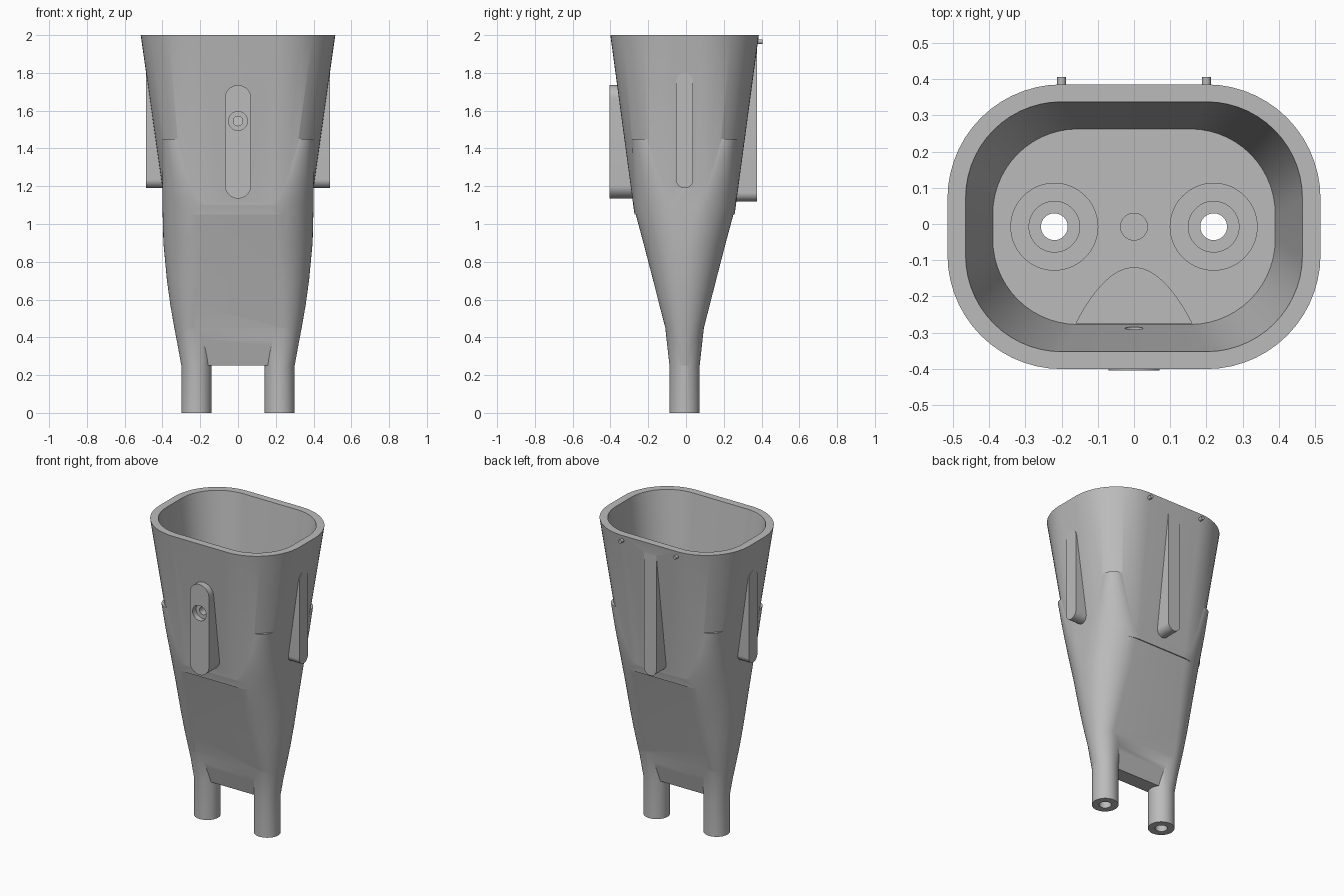
import bpy, bmesh
from math import pi, cos, sin, radians
from mathutils import Matrix

if "Cube" in bpy.data.objects:
    bpy.data.objects.remove(bpy.data.objects["Cube"])

CY = -0.0075  # shared centre line of the body in y

grey = bpy.data.materials.new("plain_grey")
grey.use_nodes = True
grey.diffuse_color = (0.5, 0.5, 0.5, 1)
grey.node_tree.nodes["Principled BSDF"].inputs["Base Color"].default_value = (0.5, 0.5, 0.5, 1)


def rounded(hx, hy, r, cx=0, cy=0, seg=14):
    """Outline of a rounded rectangle; a circle when hx = hy = r."""
    pts = []
    for q, (sx, sy) in enumerate([(1, 1), (-1, 1), (-1, -1), (1, -1)]):
        for i in range(seg + 1):
            a = (q + i / seg) * pi / 2
            pts.append((cx + sx * (hx - r) + r * cos(a), cy + sy * (hy - r) + r * sin(a)))
    return pts


def loft(name, rings, matrix=None):
    """Closed skin over (height, outline) pairs."""
    bm = bmesh.new()
    loops = [[bm.verts.new((x, y, z)) for x, y in pts] for z, pts in rings]
    n = len(loops[0])
    for a, b in zip(loops, loops[1:]):
        for i in range(n):
            j = (i + 1) % n
            bm.faces.new((a[i], a[j], b[j], b[i]))
    bm.faces.new(loops[0][::-1])
    bm.faces.new(loops[-1])
    bmesh.ops.remove_doubles(bm, verts=bm.verts, dist=1e-5)
    bmesh.ops.transform(bm, matrix=Matrix.Translation((0, CY, 0)) @ (matrix or Matrix()), verts=bm.verts)
    bmesh.ops.recalc_face_normals(bm, faces=bm.faces)
    mesh = bpy.data.meshes.new(name)
    bm.to_mesh(mesh)
    bm.free()
    mesh.materials.append(grey)
    ob = bpy.data.objects.new(name, mesh)
    bpy.context.scene.collection.objects.link(ob)
    return ob


def column(name, x, y, r, z0, z1):
    pts = rounded(r, r, r, x, y)
    return loft(name, [(z0, pts), (z1, pts)])


def outward(name, half, z0, z1, inner, outer, angle, x=0):
    """Round-ended bar or peg pushed outwards; angle 0 faces the front."""
    pts = rounded(half, (z1 - z0) / 2, half, x, (z0 + z1) / 2)
    turn = Matrix.Rotation(radians(angle), 4, "Z") @ Matrix.Rotation(pi / 2, 4, "X")
    return loft(name, [(inner, pts), (outer, pts)], turn)


# Flared upper cup
body = loft("hopper_body", [(1.05, rounded(.38, .265, .21)), (2, rounded(.515, .393, .315))])

# Wedge-shaped lower body whose corners poke out of the cup
wedge = [(.25, .30, .05, .045), (.35, .318, .076, .074), (.45, .337, .102, .10),
         (.57, .358, .133, .13), (.7, .376, .166, .16), (.9, .395, .218, .20),
         (1.1, .40, .272, .21), (1.28, .40, .276, .14), (1.45, .40, .278, .08)]
adds = [loft("lower_body", [(z, rounded(hx, hy, r)) for z, hx, hy, r in wedge])]

# Outlet legs that swell into the lower body
for s in (-1, 1):
    leg = [(0, .08, .22), (.25, .08, .22), (.45, .102, .232), (.7, .14, .225)]
    adds.append(loft("leg", [(z, rounded(r, r, r, s * x)) for z, r, x in leg]))

# Front pad, back fin and side fins
adds.append(outward("front_pad", .07, 1.135, 1.735, .2, .397, 0))
adds.append(outward("back_fin", .045, 1.12, 1.96, .2, .383, 180))
for angle in (90, -90):
    adds.append(outward("side_fin", .045, 1.19, 1.80, .3, .487, angle))

# Cavity, floor recesses, outlet bores and pad hole
cuts = [loft("cavity", [(1.47, rounded(.39, .27, .235)), (2.0, rounded(.465, .345, .265)),
                        (2.1, rounded(.479, .359, .27))])]
for s in (-1, 1):
    cuts.append(column("wide_recess", s * .22, 0, .12, 1.42, 1.5))
    cuts.append(column("narrow_recess", s * .22, 0, .07, 1.2, 1.48))
    cuts.append(column("outlet_bore", s * .22, 0, .037, -.1, 1.45))
cuts.append(column("centre_bore", 0, 0, .037, 1.38, 1.5))
arch = [(x / 50, -.113 - 6 * (x / 50) ** 2) for x in range(-8, 9)]
cuts.append(loft("arch_recess", [(1.44, arch), (1.475, arch)]))
cuts.append(outward("pad_recess", .05, 1.495, 1.595, .36, .45, 0))
cuts.append(outward("pad_hole", .025, 1.52, 1.57, .2, .42, 0))

for parts, mode in ((adds, "UNION"), (cuts, "DIFFERENCE")):
    for part in parts:
        mod = body.modifiers.new(part.name, "BOOLEAN")
        mod.operation, mod.object, mod.solver = mode, part, "EXACT"

# Bake the solid and drop the helper parts
graph = bpy.context.evaluated_depsgraph_get()
solid = bpy.data.meshes.new_from_object(body.evaluated_get(graph))
body.modifiers.clear()
body.data = solid
for part in adds + cuts:
    bpy.data.objects.remove(part)

# Small pegs near the back rim
pegs = [outward(side + "_peg", .012, 1.953, 1.977, .365, .413, 180, x)
        for side, x in (("right", .2), ("left", -.2))]

bpy.ops.object.select_all(action="DESELECT")
for ob in [body] + pegs:
    ob.select_set(True)
bpy.context.view_layer.objects.active = body
bpy.ops.object.shade_smooth_by_angle(angle=radians(28))
